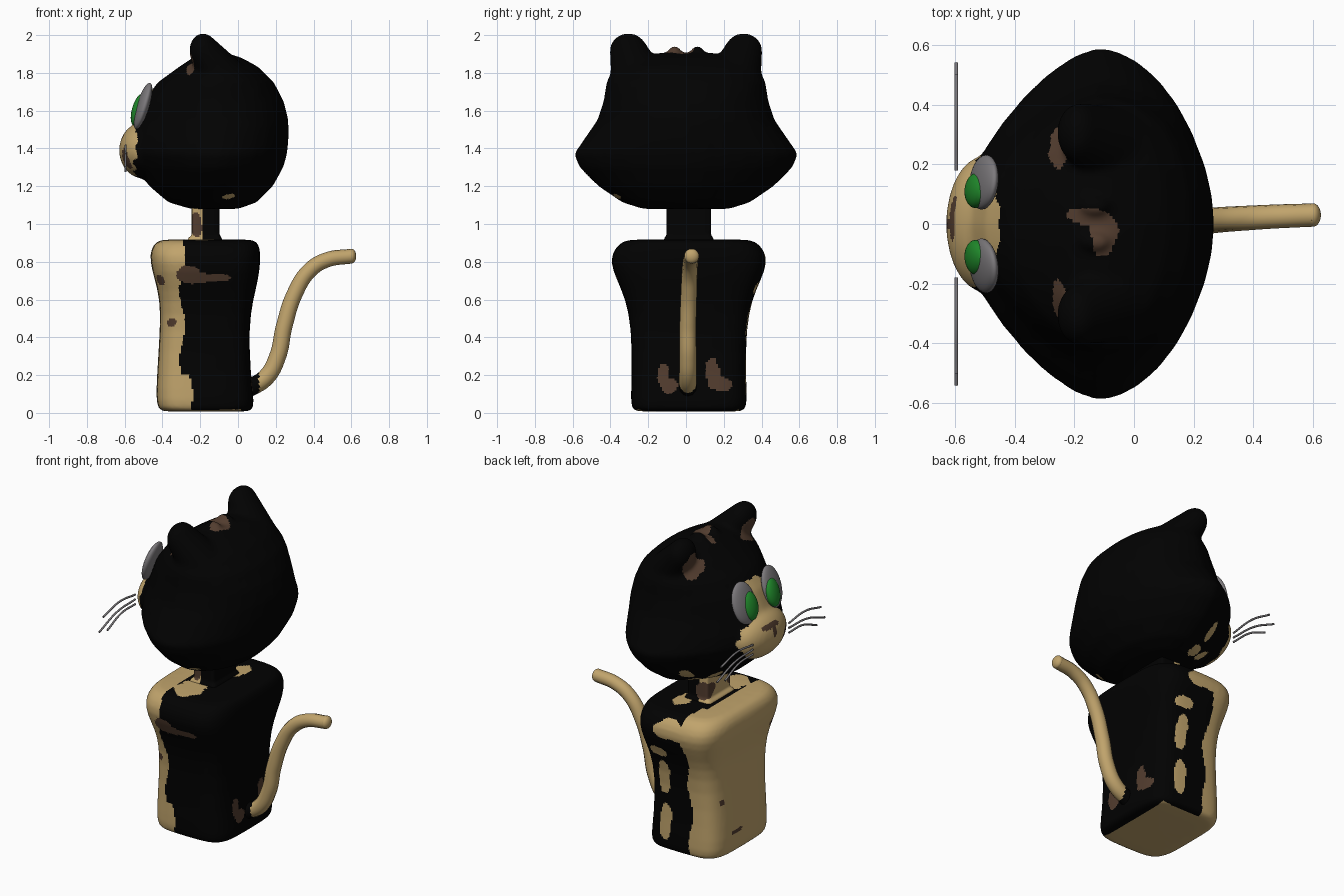
import bpy, bmesh, math
from mathutils import Vector, Matrix

cube = bpy.data.objects.get("Cube")
if cube:
    bpy.data.objects.remove(cube)


def material(name, rgb):
    m = bpy.data.materials.new(name)
    m.use_nodes = True
    m.diffuse_color = (*rgb, 1)
    m.node_tree.nodes["Principled BSDF"].inputs["Base Color"].default_value = (*rgb, 1)
    return m


black = material("black_fur", (0.0005, 0.0005, 0.0005))
tan = material("tan_fur", (0.53, 0.37, 0.15))
brown = material("brown_fur", (0.085, 0.046, 0.028))
gray = material("gray", (0.2, 0.19, 0.2))
green = material("green", (0.015, 0.26, 0.025))
BLACK, TAN, BROWN = range(3)


def finish(name, mesh, mats, rule=None):
    """Link a mesh, smooth it and colour its faces by a rule."""
    ob = bpy.data.objects.new(name, mesh)
    bpy.context.collection.objects.link(ob)
    mesh.materials.clear()
    for m in mats:
        mesh.materials.append(m)
    for p in mesh.polygons:
        p.use_smooth = True
        p.material_index = rule(p.center, p.normal) if rule else 0
    return ob


def baked(data, modifiers=()):
    """Return the evaluated mesh of a temporary object."""
    ob = bpy.data.objects.new("temp", data)
    bpy.context.collection.objects.link(ob)
    for kind, settings in modifiers:
        mod = ob.modifiers.new(kind, kind)
        for key, value in settings.items():
            setattr(mod, key, value)
    dg = bpy.context.evaluated_depsgraph_get()
    mesh = bpy.data.meshes.new_from_object(ob.evaluated_get(dg))
    bpy.data.objects.remove(ob)
    return mesh


def loft(bm, rings, cx, cy, taper=0, seg=32):
    """Stack superellipse rings (z, front x, back x, half width, power), narrowed to the front."""
    loops = []
    for z, front, back, half, power in rings:
        mid = min(max(cx, front + 0.05), back - 0.05)
        loop = []
        for i in range(seg):
            a = math.tau * i / seg
            c, s = (math.copysign(abs(f) ** (2 / power), f) for f in (math.cos(a), math.sin(a)))
            x = mid + c * (back - mid if c > 0 else mid - front)
            narrow = 1 - taper * max(0, -c) ** 1.3
            loop.append(bm.verts.new((x, cy + half * s * narrow, z)))
        loops.append(loop)
    for a, b in zip(loops, loops[1:]):
        for i in range(seg):
            j = (i + 1) % seg
            bm.faces.new((a[i], a[j], b[j], b[i]))
    bm.faces.new(loops[0][::-1])
    bm.faces.new(loops[-1])


def ball(bm, center, radii, tilt=0, yaw=0):
    mat = (Matrix.Translation(center) @ Matrix.Rotation(yaw, 4, "Z")
           @ Matrix.Rotation(tilt, 4, "Y") @ Matrix.Diagonal((*radii, 1)))
    return bmesh.ops.create_uvsphere(bm, u_segments=32, v_segments=20, radius=1, matrix=mat)["verts"]


def to_mesh(bm):
    mesh = bpy.data.meshes.new("shape")
    bm.to_mesh(mesh)
    bm.free()
    return mesh


def sculpt(bm, voxel, smooth, levels=1):
    return baked(to_mesh(bm), [
        ("SUBSURF", {"levels": levels}),
        ("REMESH", {"mode": "VOXEL", "voxel_size": voxel}),
        ("SMOOTH", {"factor": 0.5, "iterations": smooth})])


def tube(points, radius, ends):
    """Round tube along smooth points, with a radius factor at each end."""
    cu = bpy.data.curves.new("path", "CURVE")
    cu.dimensions, cu.bevel_depth, cu.bevel_resolution = "3D", radius, 4
    cu.use_fill_caps = True
    sp = cu.splines.new("BEZIER")
    sp.bezier_points.add(len(points) - 1)
    for i, (bp, co) in enumerate(zip(sp.bezier_points, points)):
        bp.co = co
        bp.handle_left_type = bp.handle_right_type = "AUTO"
        t = i / (len(points) - 1)
        bp.radius = ends[0] * (1 - t) + ends[1] * t
    return baked(cu)


def in_patch(p, patches):
    """True inside any ellipsoid patch with a wobbly border."""
    wob = 0.2 * math.sin(37 * p.x + 23 * p.z) + 0.15 * math.sin(61 * p.y - 45 * p.z)
    return any(sum(((a - b) / r) ** 2 for a, b, r in zip(p, c, rad)) < 1 + wob
               for c, rad in patches)


# Head with muzzle, a small tuft, and ears that flow into the skull
bm = bmesh.new()
loft(bm, [(1.08, -0.25, 0.0, 0.23, 2), (1.115, -0.37, 0.1, 0.34, 2),
          (1.2, -0.47, 0.185, 0.465, 1.9), (1.3, -0.545, 0.24, 0.565, 1.85),
          (1.37, -0.585, 0.26, 0.595, 1.85), (1.45, -0.585, 0.268, 0.54, 1.9),
          (1.55, -0.54, 0.267, 0.47, 2.05), (1.65, -0.5, 0.242, 0.437, 2.15),
          (1.75, -0.425, 0.19, 0.422, 2.2), (1.83, -0.315, 0.11, 0.385, 2.1),
          (1.88, -0.24, 0.02, 0.28, 2), (1.905, -0.2, -0.06, 0.15, 2)], -0.12, 0, 0.26)
ball(bm, (-0.5, 0, 1.39), (0.13, 0.23, 0.15))
for y in (-0.06, 0.06):
    ball(bm, (-0.13, y, 1.905), (0.055, 0.035, 0.04))
for s in (1, -1):
    ear = ball(bm, (-0.185, s * 0.305, 1.918), (0.073, 0.1, 0.093))
    ear += ball(bm, (0.0, s * 0.22, 1.66), (0.16, 0.17, 0.15))
    hull = bmesh.ops.convex_hull(bm, input=ear)
    inner = {g for g in hull["geom_interior"] + hull["geom_unused"] if isinstance(g, bmesh.types.BMVert)}
    bmesh.ops.delete(bm, geom=list(inner), context="VERTS")

head_brown = [((-0.16, 0.03, 1.9), (0.08, 0.03, 0.06)), ((-0.1, -0.03, 1.9), (0.05, 0.07, 0.06)),
              ((-0.62, 0.02, 1.465), (0.06, 0.09, 0.02)), ((-0.62, 0, 1.43), (0.06, 0.022, 0.035)),
              ((-0.58, -0.13, 1.36), (0.04, 0.04, 0.07)),
              ((-0.255, 0.28, 1.85), (0.045, 0.09, 0.085)),
              ((-0.255, -0.27, 1.86), (0.03, 0.08, 0.07))]
head_tan = [((-0.6, 0, 1.39), (0.125, 0.27, 0.14)), ((-0.52, 0, 1.58), (0.12, 0.14, 0.19)),
            ((-0.27, 0.37, 1.18), (0.035, 0.07, 0.09)), ((-0.24, 0.27, 1.11), (0.05, 0.06, 0.04)),
            ((-0.38, 0.2, 1.14), (0.12, 0.03, 0.04)), ((-0.06, -0.35, 1.15), (0.04, 0.04, 0.02))]


def head_rule(p, n):
    return BROWN if in_patch(p, head_brown) else TAN if in_patch(p, head_tan) else BLACK


fur = [black, tan, brown]
finish("head", sculpt(bm, 0.011, 20, 0), fur, head_rule)

# Body: a soft box, narrow at the waist and wide at the shoulders
bm = bmesh.new()
loft(bm, [(0.006, -0.38, 0.04, 0.26, 4.5), (0.012, -0.415, 0.075, 0.295, 4.5),
          (0.05, -0.435, 0.088, 0.31, 4.5), (0.2, -0.43, 0.067, 0.302, 4.5),
          (0.45, -0.412, 0.057, 0.304, 4.5), (0.6, -0.414, 0.08, 0.335, 4.3),
          (0.7, -0.44, 0.107, 0.38, 4.1), (0.8, -0.467, 0.12, 0.42, 4),
          (0.87, -0.463, 0.118, 0.395, 4), (0.91, -0.43, 0.1, 0.35, 4),
          (0.92, -0.39, 0.06, 0.3, 4)], -0.17, 0.015)
body_brown = [((-0.26, -0.38, 0.73), (0.07, 0.1, 0.05)), ((-0.17, -0.38, 0.715), (0.12, 0.1, 0.025)),
              ((-0.35, -0.3, 0.48), (0.03, 0.08, 0.025)),
              ((-0.43, -0.3, 0.7), (0.04, 0.08, 0.03)), ((-0.42, 0.1, 0.15), (0.05, 0.05, 0.015)),
              ((-0.42, 0.22, 0.36), (0.05, 0.02, 0.02)),
              ((0.08, -0.12, 0.2), (0.06, 0.03, 0.06)), ((0.08, -0.09, 0.14), (0.06, 0.05, 0.04)),
              ((0.08, 0.14, 0.21), (0.06, 0.035, 0.08)), ((0.08, 0.19, 0.15), (0.06, 0.06, 0.04))]
body_tan = [((-0.08, 0.32, 0.2), (0.04, 0.06, 0.13)), ((-0.08, 0.33, 0.49), (0.04, 0.06, 0.12)),
            ((-0.07, 0.37, 0.66), (0.07, 0.08, 0.035)), ((-0.18, 0.41, 0.83), (0.13, 0.1, 0.06)),
            ((-0.1, 0.17, 0.92), (0.05, 0.1, 0.02)), ((-0.2, -0.2, 0.92), (0.1, 0.12, 0.012))]


def body_rule(p, n):
    if in_patch(p, body_brown):
        return BROWN
    edge = -0.295 + 0.015 * math.sin(17 * p.z) + (0.04 if p.z < 0.2 or p.y > 0.2 else 0)
    under = n.z < -0.85 and p.z < 0.1 and p.x < 0.02 and p.y < 0.28
    return TAN if p.x < edge or under or in_patch(p, body_tan) else BLACK


finish("body", sculpt(bm, 0.011, 4), fur, body_rule)

# Neck: a square post with a small flared foot
bm = bmesh.new()
loft(bm, [(0.9, -0.27, -0.08, 0.135, 12), (0.925, -0.265, -0.085, 0.13, 12),
          (0.94, -0.245, -0.097, 0.118, 12), (1.13, -0.245, -0.097, 0.118, 12)], -0.17, 0.015)
neck_brown = [((-0.21, 0.13, 0.99), (0.05, 0.09, 0.06)), ((-0.22, -0.1, 1.0), (0.03, 0.05, 0.06))]


def neck_rule(p, n):
    return BROWN if in_patch(p, neck_brown) else TAN if p.x < -0.19 else BLACK


finish("neck", sculpt(bm, 0.008, 1, 0), fur, neck_rule)

# Tail: rises from the back and curls away
path = [(0.04, 0.01, 0.12), (0.15, 0.01, 0.19), (0.21, 0.01, 0.3), (0.245, 0.01, 0.46),
        (0.3, 0.015, 0.63), (0.38, 0.02, 0.755), (0.47, 0.025, 0.81), (0.6, 0.03, 0.83)]
finish("tail", tube(path, 0.041, (1.15, 0.95)), [black, tan],
       lambda p, n: BLACK if p.x < 0.11 else TAN)
bm = bmesh.new()
ball(bm, (0.6, 0.03, 0.83), (0.026, 0.039, 0.039))
finish("tail_tip", to_mesh(bm), [tan])

# Eyes and whiskers on both sides
for s, side in ((1, "left"), (-1, "right")):
    bm = bmesh.new()
    ball(bm, (-0.503, s * 0.14, 1.625), (0.032, 0.092, 0.128), 0.3, -s * 0.12)
    finish("eye_rim_" + side, to_mesh(bm), [gray])
    bm = bmesh.new()
    ball(bm, (-0.527, s * 0.113, 1.605), (0.034, 0.06, 0.088), 0.28, -s * 0.1)
    finish("iris_" + side, to_mesh(bm), [green])
    for i, (start, y, end) in enumerate([(1.4, 0.5, 1.38), (1.37, 0.54, 1.3), (1.34, 0.46, 1.28)]):
        mid = Vector((-0.595, s * (0.18 + y) / 2, (start + end) / 2 + 0.025))
        hair = [(-0.595, s * 0.18, start), mid, (-0.595, s * y, end)]
        finish(f"whisker_{side}_{i + 1}", tube(hair, 0.006, (1, 1)), [gray])
